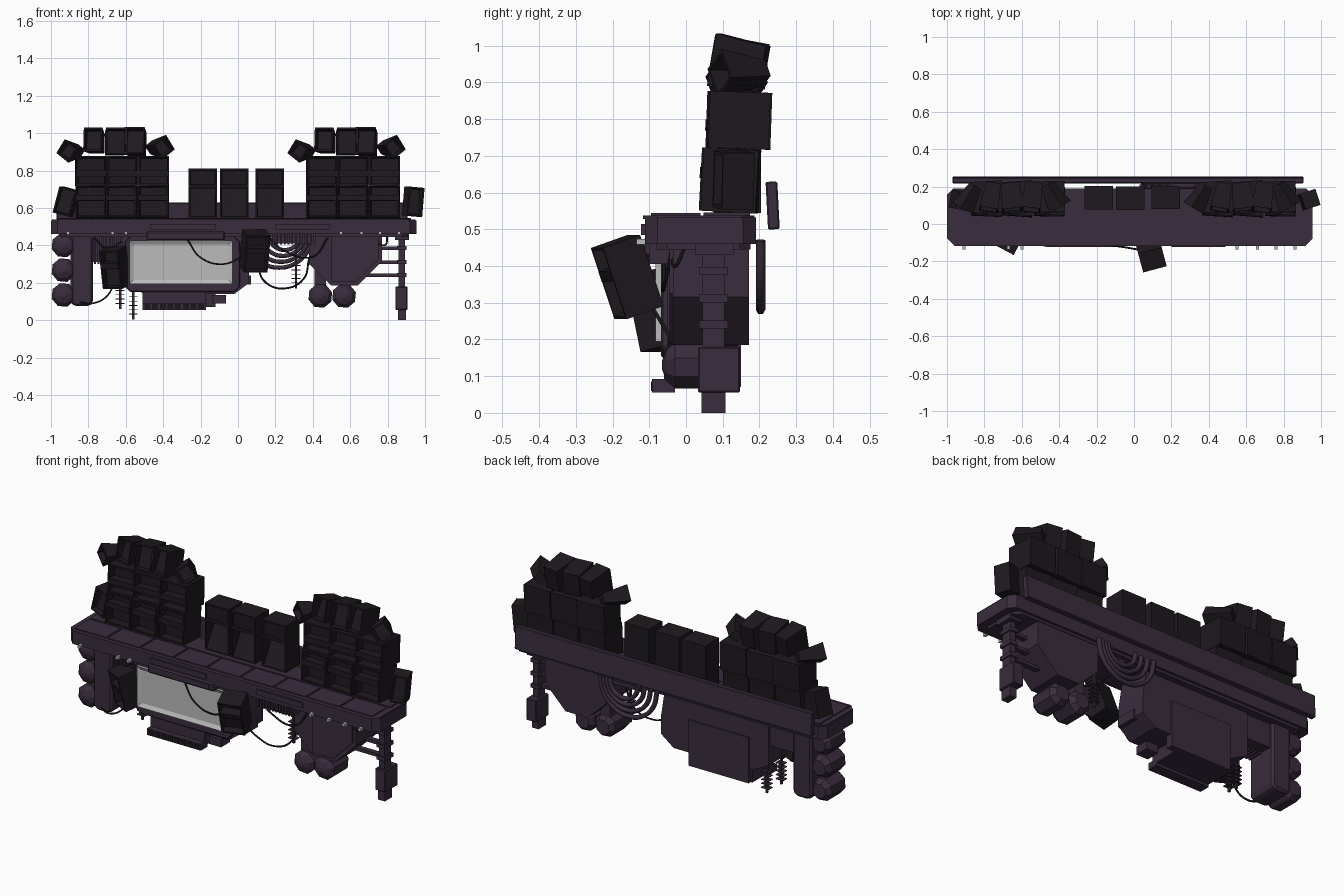
import bpy, bmesh, math, random
from mathutils import Matrix, Vector, Euler

if "Cube" in bpy.data.objects:
    bpy.data.objects.remove(bpy.data.objects["Cube"])
random.seed(4)

def material(name, r, g, b):
    m = bpy.data.materials.new(name)
    m.diffuse_color = (r, g, b, 1)
    m.use_nodes = True
    m.node_tree.nodes["Principled BSDF"].inputs["Base Color"].default_value = m.diffuse_color
    return m

PURPLE = material("purple_metal", 0.041, 0.025, 0.046)
DARK = material("dark_cabinet", 0.013, 0.0095, 0.0135)
BLACK = material("black_rubber", 0.009, 0.008, 0.01)
GREY = material("screen_grey", 0.5, 0.5, 0.5)

def finish(name, bm, mat, bevel=0):
    bmesh.ops.recalc_face_normals(bm, faces=bm.faces)
    me = bpy.data.meshes.new(name)
    bm.to_mesh(me)
    bm.free()
    ob = bpy.data.objects.new(name, me)
    bpy.context.collection.objects.link(ob)
    me.materials.append(mat)
    if bevel:
        mod = ob.modifiers.new("bevel", 'BEVEL')
        mod.width, mod.segments = bevel, 1
    return ob

def add_box(bm, x0, x1, y0, y1, z0, z1):
    m = Matrix.Translation(((x0+x1)/2, (y0+y1)/2, (z0+z1)/2)) @ Matrix.Diagonal((x1-x0, y1-y0, z1-z0, 1))
    return bmesh.ops.create_cube(bm, size=1, matrix=m)['verts']

def box(name, *b, mat=PURPLE, bevel=0):
    bm = bmesh.new()
    add_box(bm, *b)
    return finish(name, bm, mat, bevel)

def prism(name, pts, a, b, axis='y', mat=PURPLE, bevel=0):
    """Solid between two copies of an outline: xz outline along y, or xy outline along z."""
    bm = bmesh.new()
    lo, hi = [[bm.verts.new((p, t, q) if axis == 'y' else (p, q, t)) for p, q in pts] for t in (a, b)]
    bm.faces.new(lo)
    bm.faces.new(hi)
    for i in range(len(pts)):
        j = (i+1) % len(pts)
        bm.faces.new((lo[i], lo[j], hi[j], hi[i]))
    return finish(name, bm, mat, bevel)

def cut_rect(x0, x1, z0, z1, c):
    return [(x0+c, z0), (x1-c, z0), (x1, z0+c), (x1, z1-c), (x1-c, z1), (x0+c, z1), (x0, z1-c), (x0, z0+c)]

def cabinet(name, c, size, rot=(0, 0, 0), taper=1.0, depth=0.05, slant=0.0, shelf=None):
    """Speaker cabinet: recessed front, optional tapered back, sloped baffle and shelf."""
    w, d, h = size
    bm = bmesh.new()
    for v in add_box(bm, -w/2, w/2, -d/2, d/2, -h/2, h/2):
        if v.co.y > 0:
            v.co.x *= taper
            v.co.z *= taper
    front = min(bm.faces, key=lambda f: f.calc_center_median().y)
    bmesh.ops.inset_region(bm, faces=[front], thickness=0.012)
    bmesh.ops.inset_region(bm, faces=[front], thickness=0.004)
    for v in front.verts:
        v.co.y += depth if v.co.z > 0 else depth*(1-slant)
    if shelf is not None:
        add_box(bm, -w/2+.008, w/2-.008, -d/2-.003, -d/2+depth, shelf*h-.015, shelf*h+.015)
    bm.transform(Matrix.Translation(c) @ Euler([math.radians(a) for a in rot]).to_matrix().to_4x4())
    return finish(name, bm, DARK)

def drum(name, x, z, r, y0, y1):
    """Faceted canister along y with a domed front."""
    bm = bmesh.new()
    rings = []
    for y, s in ((y0, .2), (y0+.012, .7), (y0+.035, 1), (y1-.03, 1), (y1, .65)):
        rings.append([bm.verts.new((x+r*s*math.cos(i*math.pi/4+.3), y, z+r*s*math.sin(i*math.pi/4+.3))) for i in range(8)])
    for a, b in zip(rings, rings[1:]):
        for i in range(8):
            bm.faces.new((a[i], a[(i+1) % 8], b[(i+1) % 8], b[i]))
    bm.faces.new(rings[0])
    bm.faces.new(rings[-1])
    return finish(name, bm, PURPLE)

def cable(name, pts, r=0.005, mat=BLACK):
    cu = bpy.data.curves.new(name, 'CURVE')
    cu.dimensions, cu.bevel_depth, cu.bevel_resolution, cu.resolution_u = '3D', r, 1, 6
    cu.use_fill_caps = True
    s = cu.splines.new('BEZIER')
    s.bezier_points.add(len(pts)-1)
    for p, co in zip(s.bezier_points, pts):
        p.co = co
        p.handle_left_type = p.handle_right_type = 'AUTO'
    cu.materials.append(mat)
    ob = bpy.data.objects.new(name, cu)
    bpy.context.collection.objects.link(ob)

# Deck with clipped ends, lip, underside step and floor tiles
prism("deck", cut_rect(-1, .955, -.112, .19, .035), .46, .532, 'z')
prism("deck_lip", cut_rect(-.995, .95, -.117, .186, .035), .528, .538, 'z')
prism("deck_underside", cut_rect(-.95, .91, -.08, .176, .03), .445, .468, 'z')
for i in range(9):
    x = -.965 + i*.21
    box("deck_tile", x, x+.198, -.095, .04, .53, .544)
    box("deck_back_tile", x, x+.21, .048, .175, .53, .546)

# Long leaning back panel
p = box("back_panel", -.97, .905, -.016, .016, -.065, .065, bevel=.004)
p.location, p.rotation_euler = (0, .236, .565), (math.radians(3), 0, 0)

# Two identical speaker stacks
for k, dx in (("left", 0), ("right", 1.235)):
    for i, x in enumerate((-.785, -.62, -.452)):
        a = random.uniform(-5, 5)
        cabinet(k+"_lower_speaker", (x+dx, .12, .633), (.162, .15, .172), (-3, 0, a), depth=.05, shelf=.1)
        cabinet(k+"_upper_speaker", (x+dx, .144, .797), (.164, .165, .155), (-2, 0, -a), depth=.05, shelf=-.1)
    # Horn speakers on top, the outer pair rolled and turned outward
    for x, y, z, w, h, rot, taper in ((-.882, .145, .905, .09, .09, (0, 35, -30), .55), (-.765, .145, .955, .1, .13, (-10, 0, -10), .8),
                                      (-.655, .147, .95, .115, .145, (-6, 0, 6), .85), (-.545, .145, .95, .108, .145, (-10, 0, -8), .85),
                                      (-.43, .152, .925, .095, .095, (0, -35, 30), .55)):
        cabinet(k+"_horn", (x+dx, y, z), (w, .14, h), rot, taper=taper, depth=.06, slant=.5)

# Leaning end speakers
cabinet("left_end_speaker", (-.918, .125, .634), (.095, .1, .145), (0, 15, -12), depth=.05, slant=.5)
cabinet("right_end_speaker", (.937, .13, .634), (.085, .09, .155), (0, 5, 18), depth=.05, slant=.5)

# Three centre monitors: solid head above a sloped throat
for x, y in ((-.188, .14), (-.02, .138), (.17, .142)):
    cabinet("centre_speaker_base", (x, y, .63), (.152, .125, .17), depth=.09, slant=.95)
    cabinet("centre_speaker_head", (x, y, .762), (.152, .125, .096), depth=.006)

# Centre housing with screen, hood, and lower ventilation box
prism("centre_housing", [(-.5, .14), (-.02, .14), (.06, .2), (.06, .3), (.035, .46), (-.62, .46), (-.62, .2)], -.05, .14)
prism("screen_frame", cut_rect(-.605, .01, .15, .45, .03), -.068, -.04, bevel=.005)
bm = bmesh.new()
add_box(bm, -.58, -.03, -.083, -.05, .195, .425)
f = min(bm.faces, key=lambda f: f.calc_center_median().y)
bmesh.ops.inset_region(bm, faces=[f], thickness=.03, depth=-.012)
finish("screen", bm, GREY)
box("screen_hood", -.49, -.07, -.12, -.05, .425, .475, bevel=.008)
box("hood_block", -.27, -.1, -.124, -.06, .435, .465)
box("vent_box", -.51, -.17, -.06, .13, .07, .16)
box("vent_tray", -.51, -.17, -.092, -.03, .055, .092)
for i in range(8):
    box("vent_slat", -.5+i*.041, -.468+i*.041, -.096, -.088, .06, .086, mat=BLACK)
box("small_box", -.14, -.065, -.06, .02, .09, .135)
box("rear_plate", -.5, -.12, .11, .15, .07, .33)
box("side_plug", .03, .07, -.04, .08, .19, .24)

# Tilted speakers hanging beside the screen
cabinet("hanging_speaker_right", (.09, -.16, .37), (.13, .11, .205), (19, 0, 15), depth=.05, slant=.3, shelf=.1)
cabinet("hanging_speaker_left", (-.66, -.075, .28), (.115, .1, .21), (13, 0, -28), depth=.05, slant=.3, shelf=.1)

# Left column and its stacked canisters
prism("left_column", cut_rect(-.895, -.775, .075, .47, .02), -.03, .15, bevel=.012)
for z in (.4, .268, .135):
    drum("left_canister", -.933, z, .066, -.05, .135)
box("left_radiator", -.775, -.6, .0, .13, .31, .46)

# Right hopper, its access panel and canisters
prism("hopper", [(.38, .46), (.77, .46), (.77, .315), (.64, .185), (.5, .185), (.38, .3)], -.035, .172)
prism("hopper_panel", [(.5, .445), (.75, .445), (.75, .325), (.63, .205), (.5, .205)], -.045, -.03)
for x in (.44, .567):
    drum("hopper_canister", x, .13, .066, -.065, .125)
    box("canister_hanger", x-.03, x+.03, -.02, .1, .17, .3)

# Ribbed radiators
box("right_radiator", .18, .42, -.03, .15, .41, .47)
for n, x0, count, z0, z1, y in (("right_rib", .185, 12, .405, .46, -.1), ("left_rib", -.77, 8, .3, .455, -.02)):
    for i in range(count):
        box(n, x0+i*.02, x0+.01+i*.02, y, y+.09, z0, z1)
for x0, x1 in ((-.47, -.12), (.2, .49)):
    box("deck_edge_plate", x0, x1, -.122, -.1, .485, .515)

# Right leg with collars, foot sleeve and cross bars
box("leg_shaft", .858, .893, .045, .105, .005, .47)
box("leg_sleeve", .842, .906, .033, .147, .055, .18, bevel=.004)
box("leg_foot", .855, .897, .042, .108, 0, .06)
for z in (.385, .31, .24):
    box("leg_collar", .85, .9, .036, .114, z-.01, z+.012)
    box("leg_cross_bar", .66 if z < .28 else .74, .87, .06, .09, z-.009, z+.009)
box("leg_mount", .84, .915, .025, .13, .43, .47)

# Edge lamps
for x in (-.91, -.67, -.6, .55, .66, .76, .86):
    box("edge_lamp", x-.008, x+.008, -.135, -.108, .458, .474, mat=GREY)

# Antennas hanging below, with short rungs
for x, y, z0, z1 in ((-.63, .04, .06, .32), (-.56, .07, .003, .16), (.31, .06, .17, .42)):
    box("antenna_rod", x-.006, x+.006, y-.006, y+.006, z0, z1)
    for i in range(5):
        z = z0+.03+i*.023
        box("antenna_rung", x-.024, x+.024, y-.018, y+.018, z-.002, z+.002)

# Nested rear pipes and loose cables
for i in range(4):
    r = .18-i*.03
    pts = [(.22+.01*i-r*math.cos(t*math.pi/6), .203, .47-r*1.05*math.sin(t*math.pi/6)) for t in range(7)]
    cable("rear_pipe", pts, .013, PURPLE)
cable("screen_cable", [(-.27, -.1, .43), (-.2, -.11, .335), (-.08, -.12, .3), (.04, -.14, .35)])
cable("long_cable", [(.1, -.1, .3), (.15, -.04, .2), (.25, -.03, .17), (.35, -.02, .22), (.38, 0, .33)])
cable("hopper_cable", [(.16, -.06, .45), (.25, -.06, .37), (.4, -.06, .34), (.48, -.04, .44)])
cable("hopper_cable_2", [(.72, -.03, .46), (.78, -.03, .4), (.8, 0, .46)])
cable("left_cable", [(-.86, -.02, .1), (-.78, -.05, .09), (-.7, -.05, .13), (-.65, -.04, .24)])
cable("left_cable_2", [(-.77, -.02, .44), (-.7, -.05, .385), (-.62, -.06, .42)])
